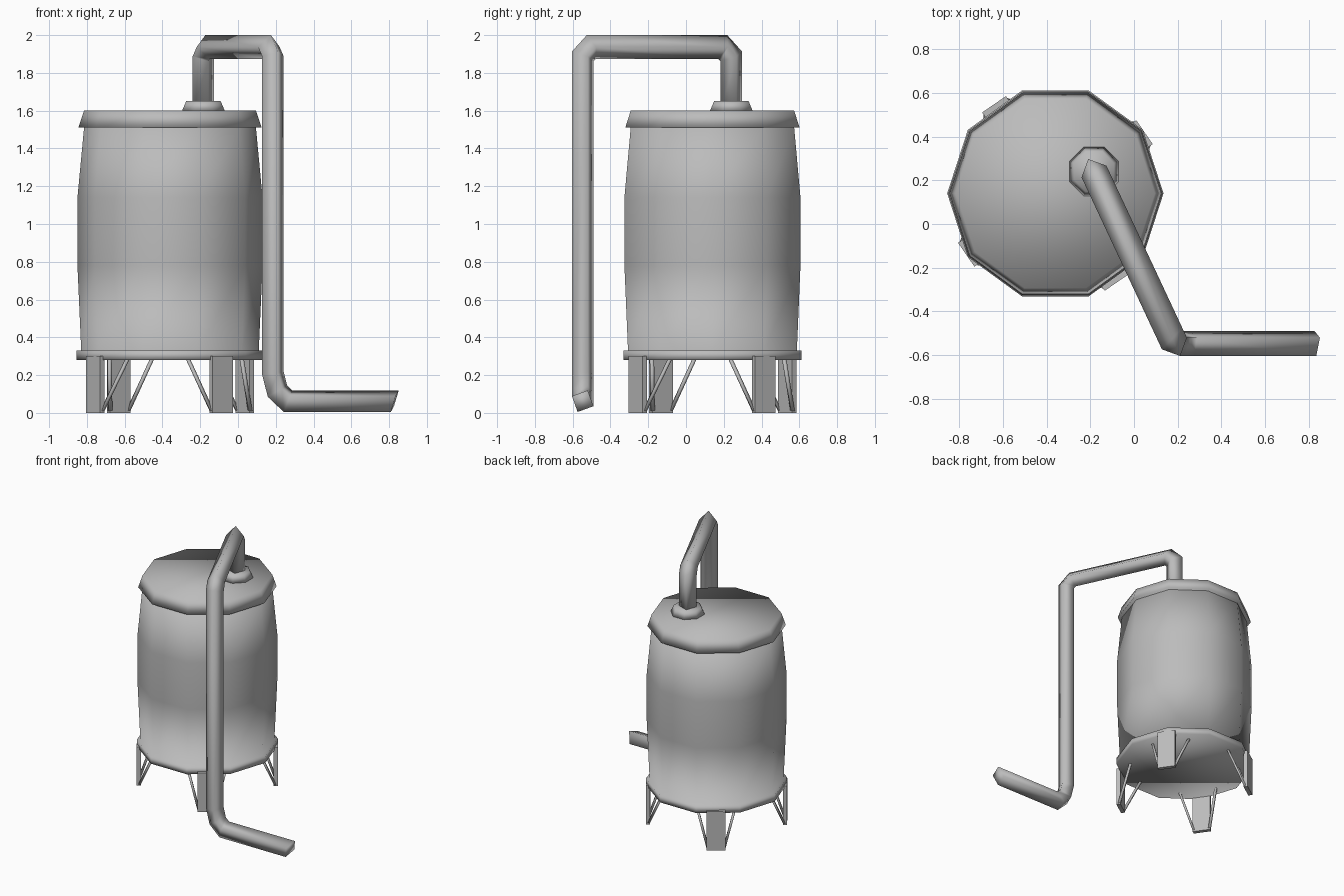
import bpy, bmesh
from math import cos, sin, pi, radians
from mathutils import Vector

default = bpy.data.objects.get("Cube")
if default:
    bpy.data.objects.remove(default)

grey = bpy.data.materials.new("painted_grey_metal")
grey.use_nodes = True
colour = (0.5, 0.5, 0.5, 1)
grey.diffuse_color = colour
grey.node_tree.nodes["Principled BSDF"].inputs["Base Color"].default_value = colour

TANK = Vector((-0.36, 0.14, 0))


def finish(name, bm, smooth):
    bmesh.ops.recalc_face_normals(bm, faces=bm.faces)
    mesh = bpy.data.meshes.new(name)
    bm.to_mesh(mesh)
    bm.free()
    mesh.polygons.foreach_set("use_smooth", [smooth] * len(mesh.polygons))
    mesh.materials.append(grey)
    obj = bpy.data.objects.new(name, mesh)
    bpy.context.collection.objects.link(obj)
    return obj


def skin(name, rings, smooth=True):
    """Join equal rings of points into a capped tube."""
    bm = bmesh.new()
    loops = [[bm.verts.new(p) for p in ring] for ring in rings]
    n = len(loops[0])
    for a, b in zip(loops, loops[1:]):
        for i in range(n):
            j = (i + 1) % n
            bm.faces.new((a[i], a[j], b[j], b[i]))
    bm.faces.new(loops[0][::-1])
    bm.faces.new(loops[-1])
    return finish(name, bm, smooth)


def lathe(name, centre, profile, sides, turn=0.0):
    angles = [2 * pi * i / sides + turn for i in range(sides)]
    return skin(name, [[centre + Vector((r * cos(a), r * sin(a), z)) for a in angles]
                       for r, z in profile])


def sweep(name, path, ring, end_normal, smooth=True):
    """Slide a ring along a path, mitring it at every bend."""
    rings = [ring]
    for k in range(1, len(path)):
        d = (path[k] - path[k - 1]).normalized()
        if k < len(path) - 1:
            normal = d + (path[k + 1] - path[k]).normalized()
        else:
            normal = end_normal
        ring = [p + d * ((path[k] - p).dot(normal) / d.dot(normal)) for p in ring]
        rings.append(ring)
    return skin(name, rings, smooth)


# Barrel with its base rim, and the overhanging lid
lathe("tank_body", TANK, [(0.495, 0.28), (0.495, 0.33), (0.47, 0.33), (0.49, 0.78),
                          (0.49, 1.14), (0.455, 1.51)], 10)
lathe("tank_lid", TANK, [(0.485, 1.51), (0.455, 1.6)], 10)

# Collar where the pipe leaves the lid
inlet = Vector((-0.183, 0.24, 0))
lathe("pipe_collar", inlet, [(0.122, 1.6), (0.099, 1.65)], 8, pi / 8)

# Four-sided pipe: up, across, down and out to the side
drop = Vector((0.185, -0.547, 0))
across = (drop - inlet).normalized()
side = Vector((-across.y, across.x, 0))
up = Vector((0, 0, 1))
top, bend, radius = 1.937, 0.05, 0.063
path = [inlet + up * 1.6, inlet + up * (top - bend), inlet + across * bend + up * top,
        drop - across * bend + up * top, drop + up * (top - bend), drop + up * 0.21,
        drop + Vector((0.024, 0, 0.115)), drop + Vector((0.08, 0, 0.062)),
        Vector((0.83, drop.y, 0.062))]
square = [path[0] + v * radius for v in (across, side, -across, -side)]
sweep("outlet_pipe", path, square, Vector((1, -0.08, -0.33)))

# Four plate legs, each with a pair of slanted braces
for k, name in enumerate(("back_left", "back_right", "front_right", "front_left")):
    a = radians(34.5 + 90 * k)
    out = Vector((cos(a), sin(a), 0))
    tan = Vector((-sin(a), cos(a), 0))
    corners = [TANK + out * r + tan * t for r, t in
               ((0.465, -0.066), (0.495, -0.066), (0.495, 0.066), (0.465, 0.066))]
    skin(name + "_leg", [corners, [c + up * 0.3 for c in corners]], False)
    for s, label in ((-1, "a"), (1, "b")):
        foot = TANK + out * 0.475 + tan * (s * 0.058) + up * 0.01
        head = TANK + out * 0.365 + tan * (s * 0.138) + up * 0.29
        ring = [foot + (out * cos(b) + tan * sin(b)) * 0.012
                for b in (pi / 4 + i * pi / 2 for i in range(4))]
        sweep(f"{name}_brace_{label}", [foot, head], ring, up)
